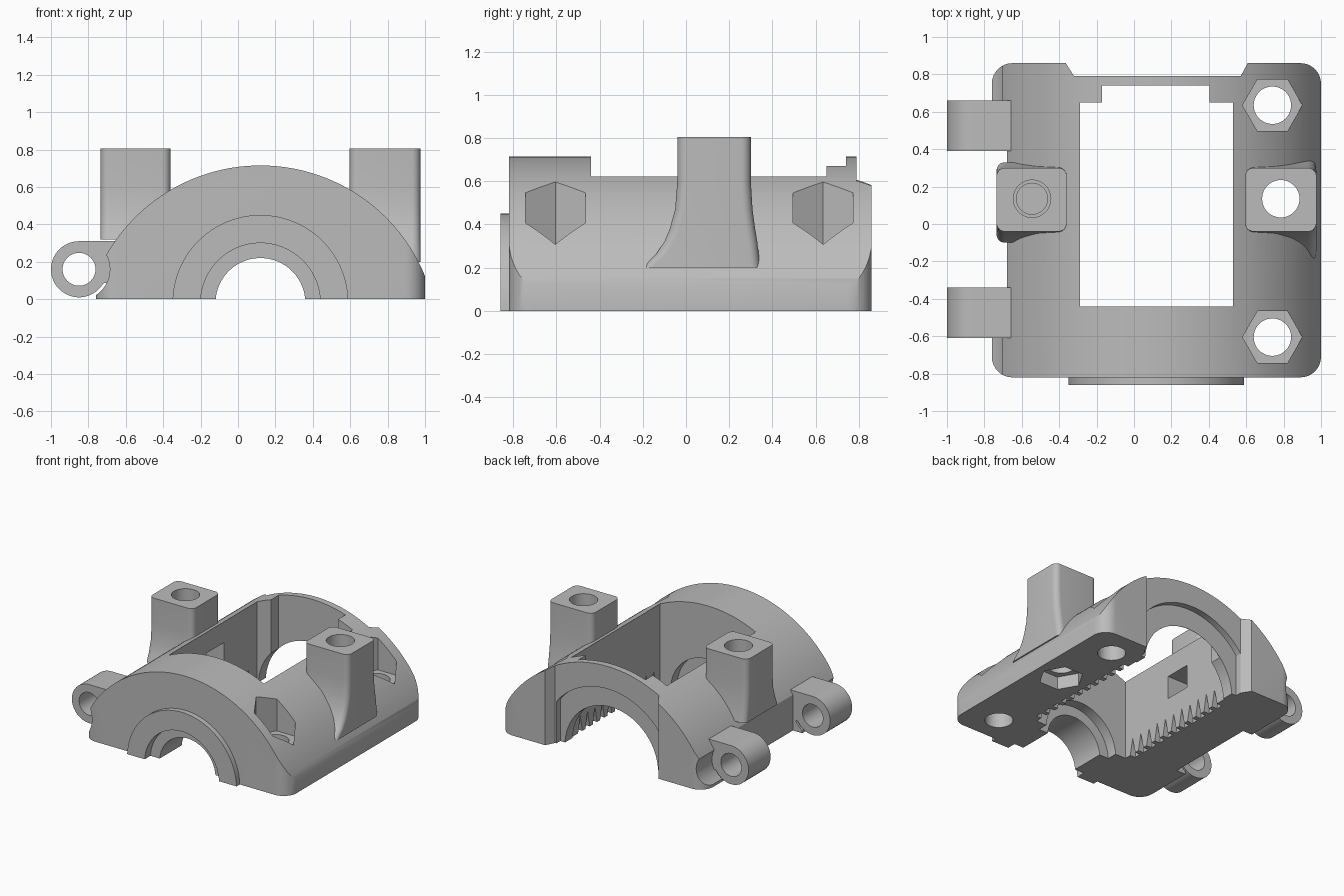
import bpy, bmesh
from math import sin, cos, pi, radians

if "Cube" in bpy.data.objects:
    bpy.data.objects.remove(bpy.data.objects["Cube"], do_unlink=True)

grey = bpy.data.materials.new("mid grey")
grey.use_nodes = True
COLOUR = (0.5, 0.5, 0.5, 1)
grey.diffuse_color = COLOUR
grey.node_tree.nodes["Principled BSDF"].inputs["Base Color"].default_value = COLOUR

AXIS_X, AXIS_Z = 0.12, -0.02      # centre line of the bore


def loft(name, rings):
    """Solid through a list of equal-length rings of 3D points."""
    bm = bmesh.new()
    loops = [[bm.verts.new(p) for p in ring] for ring in rings]
    bm.faces.new(loops[0])
    bm.faces.new(loops[-1])
    n = len(loops[0])
    for a, b in zip(loops, loops[1:]):
        for i in range(n):
            j = (i + 1) % n
            bm.faces.new((a[i], a[j], b[j], b[i]))
    bmesh.ops.recalc_face_normals(bm, faces=bm.faces)
    mesh = bpy.data.meshes.new(name)
    bm.to_mesh(mesh)
    bm.free()
    mesh.materials.append(grey)
    obj = bpy.data.objects.new(name, mesh)
    bpy.context.collection.objects.link(obj)
    return obj


def prism(name, pts, axis, lo, hi):
    """Extrude a 2D outline along x, y or z."""
    place = {"x": lambda a, b, d: (d, a, b),
             "y": lambda a, b, d: (a, d, b),
             "z": lambda a, b, d: (a, b, d)}[axis]
    return loft(name, [[place(a, b, d) for a, b in pts] for d in (lo, hi)])


def circle(cx, cy, r, n=48):
    return [(cx + r * cos(2 * pi * i / n), cy + r * sin(2 * pi * i / n)) for i in range(n)]


def arch(r, half_width=9, n=48):
    """Half disc about the bore axis, optionally with straight sides."""
    return [(AXIS_X + max(-half_width, min(half_width, r * cos(pi * i / n))),
             AXIS_Z + r * sin(pi * i / n)) for i in range(n + 1)]


def rect(x0, x1, y0, y1):
    return [(x0, y0), (x1, y0), (x1, y1), (x0, y1)]


def rounded(x0, x1, y0, y1, r, n=8):
    pts = []
    corners = [(x1 - r, y1 - r), (x0 + r, y1 - r), (x0 + r, y0 + r), (x1 - r, y0 + r)]
    for k, (cx, cy) in enumerate(corners):
        for i in range(n + 1):
            a = pi / 2 * (k + i / n)
            pts.append((cx + r * cos(a), cy + r * sin(a)))
    return pts


def boolean(cutter, *targets, op="DIFFERENCE"):
    for obj in targets:
        mod = obj.modifiers.new("cut", "BOOLEAN")
        mod.operation, mod.solver, mod.object = op, "EXACT", cutter
        bpy.context.view_layer.objects.active = obj
        bpy.ops.object.modifier_apply(modifier=mod.name)
    bpy.data.objects.remove(cutter, do_unlink=True)


# Main shell: arched section with rounded plan corners
R, DROP = 0.95, -0.235
section = [(-0.76, 0), (1.0, 0)]
reach = 0.88
for i in range(65):
    t = pi / 2 - 1.1842 + 2 * 1.1842 * i / 64
    section.append((AXIS_X + R * cos(t), DROP + R * sin(t)))
housing = prism("housing", section, "y", -0.82, 0.86)
plan = rounded(-0.76, 1.0, -0.82, 0.86, 0.11)
boolean(prism("plan", plan, "z", -0.1, 1), housing, op="INTERSECT")

# Front collar around the bore
collar = prism("front_collar", arch(0.47), "y", -0.86, -0.81)
boolean(prism("trim", rect(-1, 1, -1, 0), "y", -1, 0), collar)


# Screw posts with flared feet
def post(name, x0, x1, levels):
    return loft(name, [[(x, y, z) for x, y in rounded(x0, x1, y0, y1, 0.045)]
                       for z, y0, y1 in levels])


flare = [(0.32, -0.10, 0.33), (0.38, -0.075, 0.32), (0.47, -0.05, 0.308),
         (0.6, -0.04, 0.3), (0.805, -0.04, 0.3)]
foot = [(0.2, -0.2, 0.345), (0.22, -0.185, 0.342), (0.26, -0.14, 0.337)]
right_post = post("left_side_post", 0.595, 0.975, foot + flare)
left_post = post("right_side_post", -0.735, -0.36, flare)

# Hinge clearance along the side
HX, HZ = -0.85, 0.16
boolean(prism("groove", circle(HX, HZ, 0.165), "y", -1, 1), housing)
boolean(prism("gap", rect(-0.9, -0.68, -0.1, 0.3), "y", -0.34, 0.39), housing)

# Hinge lugs
lug_outline = [(HX + 0.15 * cos(radians(a)), HZ + 0.15 * sin(radians(a)))
               for a in range(90, 331, 8)] + [(-0.62, 0.09), (-0.62, 0.31)]
lugs = []
for name, y in (("front_hinge_lug", -0.61), ("rear_hinge_lug", 0.39)):
    lug = prism(name, lug_outline, "y", y, y + 0.27)
    boolean(prism("pin", circle(HX, HZ, 0.088), "y", -1, 1), lug)
    lugs.append(lug)

# Open chamber with a narrower notch at the rear
boolean(prism("chamber", rect(-0.29, 0.53, -0.44, 0.65), "z", -0.1, 1), housing)
boolean(prism("notch", rect(-0.17, 0.405, 0.6, 0.74), "z", -0.1, 1), housing)

# Rear recess and arched rear opening
recess = [(-0.39, 0.9), (-0.32, 0.79), (0.57, 0.79), (0.63, 0.9)]
boolean(prism("recess", recess, "z", -0.1, 1), housing)
boolean(prism("rear_arch", arch(0.56, 0.44), "y", 0.742, 0.95), housing)
boolean(prism("column_arch", arch(0.4), "y", 0.6, 0.76), housing)

# Stepped front bore
boolean(prism("bore", arch(0.24), "y", -1, -0.4), housing, collar)
boolean(prism("front_step", arch(0.32), "y", -1, -0.79), housing, collar)
boolean(prism("rear_step", arch(0.32), "y", -0.52, -0.4), housing)

# Bolt holes with hexagonal head pockets
for y in (-0.605, 0.635):
    boolean(prism("bolt", circle(0.74, y, 0.1), "z", -0.1, 1), housing)
    boolean(prism("head", circle(0.74, y, 0.16, 6), "z", 0.3, 1), housing)

# Through hole and nut pocket under one post
boolean(prism("screw", circle(0.785, 0.135, 0.1), "z", -0.1, 1), housing, right_post)
boolean(prism("nut", circle(0.785, 0.135, 0.16, 6), "z", -0.1, 0.1), housing)

# Blind hole and side pocket in the other post
boolean(prism("mouth", circle(-0.545, 0.135, 0.1), "z", 0.7, 1), left_post)
boolean(prism("blind", circle(-0.545, 0.135, 0.083), "z", 0.4, 1), housing, left_post)
boolean(prism("pocket", rect(0.03, 0.24, 0.28, 0.46), "x", -0.64, -0.25), housing, left_post)

# Serrations along the lower chamber edges
for i in range(11):
    y = -0.36 + 0.09 * i
    tooth = [(y - 0.035, -0.04), (y + 0.035, -0.04), (y, 0.13)]
    for x0, x1 in ((-0.335, -0.27), (0.51, 0.575)):
        boolean(prism("tooth", tooth, "x", x0, x1), housing)

# Smooth curved walls, keep crisp edges
bpy.ops.object.select_all(action="DESELECT")
for obj in [housing, collar, right_post, left_post] + lugs:
    obj.select_set(True)
bpy.context.view_layer.objects.active = housing
bpy.ops.object.shade_smooth_by_angle(angle=radians(30))
